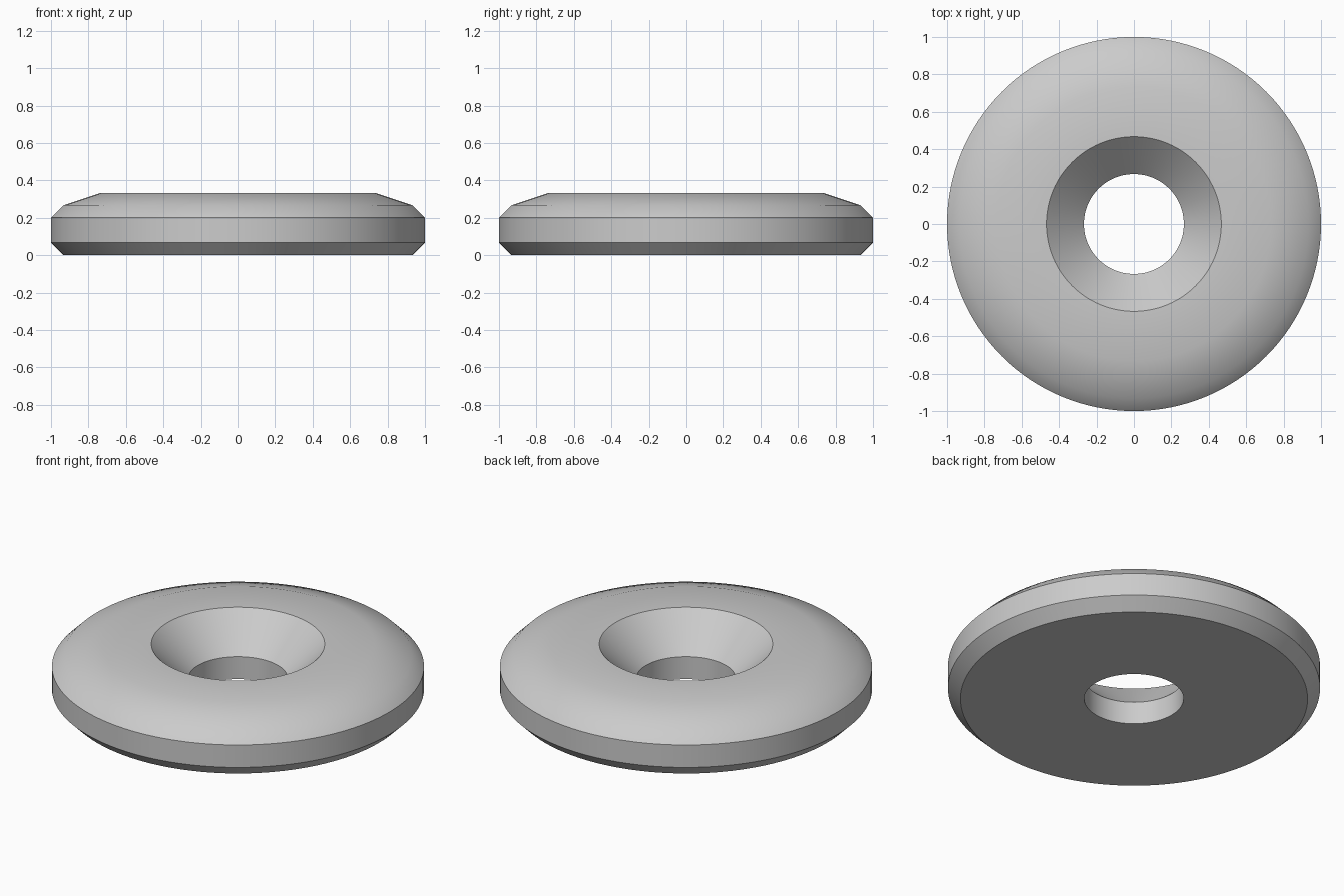
import bpy, bmesh, math

cube = bpy.data.objects.get("Cube")
if cube:
    bpy.data.objects.remove(cube, do_unlink=True)

SEGMENTS = 128

# Plain grey material
grey = bpy.data.materials.new("grey")
grey.use_nodes = True
colour = (0.6, 0.6, 0.6, 1)
grey.diffuse_color = colour
grey.node_tree.nodes["Principled BSDF"].inputs["Base Color"].default_value = colour

# Closed cross-section (radius, height): base, chamfered rim, domed top, countersunk hole
profile = [(0.267, 0), (0.933, 0), (1, 0.067), (1, 0.2), (0.933, 0.267),
           (0.733, 0.333), (0.467, 0.333), (0.267, 0.133)]

# Countersunk disc, spun around z
bm = bmesh.new()
verts = [bm.verts.new((r, 0, z)) for r, z in profile]
edges = [bm.edges.new((a, b)) for a, b in zip(verts, verts[1:] + verts[:1])]
bmesh.ops.spin(bm, geom=verts + edges, cent=(0, 0, 0), axis=(0, 0, 1),
               angle=math.tau, steps=SEGMENTS, use_merge=False)
bmesh.ops.remove_doubles(bm, verts=bm.verts[:], dist=0.0005)
bmesh.ops.recalc_face_normals(bm, faces=bm.faces[:])

mesh = bpy.data.meshes.new("countersunk_disc")
bm.to_mesh(mesh)
bm.free()
mesh.materials.append(grey)
disc = bpy.data.objects.new("countersunk_disc", mesh)
bpy.context.collection.objects.link(disc)

# Smooth dome, crisp rim and hole edges
bpy.ops.object.select_all(action="DESELECT")
disc.select_set(True)
bpy.context.view_layer.objects.active = disc
bpy.ops.object.shade_smooth_by_angle(angle=math.radians(30))
